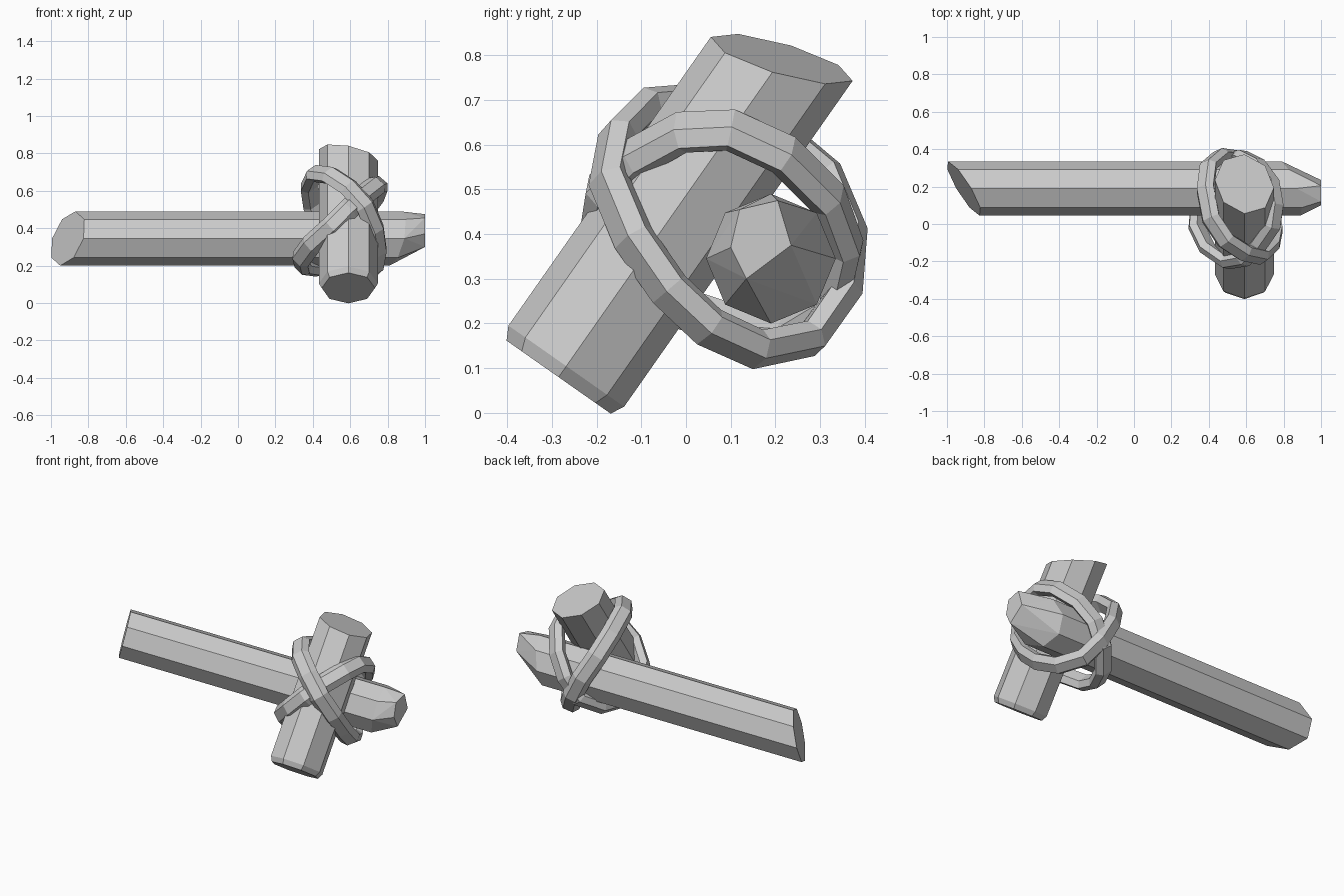
import bpy, bmesh
from math import sin, cos, pi
from mathutils import Vector as V

if "Cube" in bpy.data.objects:
    bpy.data.objects.remove(bpy.data.objects["Cube"])


def finish(name, bm):
    bmesh.ops.recalc_face_normals(bm, faces=bm.faces)
    me = bpy.data.meshes.new(name)
    bm.to_mesh(me)
    bm.free()
    ob = bpy.data.objects.new(name, me)
    bpy.context.collection.objects.link(ob)
    return ob


def hull(name, pts):
    bm = bmesh.new()
    for p in pts:
        bm.verts.new(p)
    bmesh.ops.convex_hull(bm, input=bm.verts)
    loose = [v for v in bm.verts if not v.link_faces]
    bmesh.ops.delete(bm, geom=loose, context='VERTS')
    bmesh.ops.dissolve_limit(bm, angle_limit=0.03, verts=bm.verts, edges=bm.edges)
    return finish(name, bm)


ANGLES = [i * pi / 4 for i in range(8)]

# Long log: slanted cut on the left, whittled tip on the right
pts = []
for a in ANGLES:
    dy, dz = 0.145 * cos(a), 0.145 * sin(a)
    pts.append((-0.91 - 0.58 * dy + 0.28 * dz, 0.19 + dy, 0.345 + dz))
    pts.append((0.84 - 0.05 * cos(a) + 0.03 * sin(a), 0.19 + dy, 0.345 + dz))
pts += [(1, y, z) for y, z in
        ((0.10, 0.37), (0.135, 0.30), (0.235, 0.375), (0.205, 0.475), (0.12, 0.455))]
hull("long_log", pts)

# Short leaning log: bevelled foot, obliquely cut top
axis = V((0, 0.575, 0.82)).normalized()
side, across = V((1, 0, 0)), V((0, 0.82, -0.575)).normalized()
base = V((0.59, -0.285, 0.08))
cut_point, cut_normal = V((0.59, 0.22, 0.79)), V((0.23, 0.31, 1))
pts = []
for a in ANGLES:
    r = 0.158 * (cos(a) * side + sin(a) * across)
    pts.append(base + 0.9 * r)
    p = base + r + 0.03 * axis
    pts.append(p)
    pts.append(p + axis * ((cut_point - p).dot(cut_normal) / axis.dot(cut_normal)))
hull("short_log", pts)

# Flattened binding loops: hexagonal section swept round a closed path
SECTION = [(-0.035, -0.035), (0, -0.058), (0.033, -0.03),
           (0.033, 0.03), (0, 0.058), (-0.035, 0.035)]
CENTRE = V((0.57, 0.10, 0.42))


def binding(name, path):
    bm = bmesh.new()
    path = [V(p) for p in path]
    n, m = len(path), len(SECTION)
    rings = []
    for i, p in enumerate(path):
        t = (path[(i + 1) % n] - path[i - 1]).normalized()
        out = p - CENTRE
        out = (out - t * out.dot(t)).normalized()
        w = t.cross(out)
        rings.append([bm.verts.new(p + out * h + w * s) for h, s in SECTION])
    for i in range(n):
        a, b = rings[i], rings[(i + 1) % n]
        for j in range(m):
            k = (j + 1) % m
            bm.faces.new((a[j], a[k], b[k], b[j]))
    return finish(name, bm)


binding("binding_falling", [
    (0.49, -0.09, 0.685), (0.59, -0.155, 0.62), (0.68, -0.175, 0.52),
    (0.735, -0.12, 0.39), (0.75, -0.04, 0.275), (0.735, 0.05, 0.19),
    (0.68, 0.16, 0.14), (0.60, 0.28, 0.165), (0.53, 0.355, 0.27),
    (0.46, 0.365, 0.40), (0.395, 0.31, 0.53), (0.38, 0.19, 0.63),
    (0.41, 0.03, 0.695)])
binding("binding_rising", [
    (0.74, -0.01, 0.63), (0.755, 0.10, 0.635), (0.735, 0.22, 0.58),
    (0.66, 0.32, 0.48), (0.58, 0.36, 0.37), (0.50, 0.335, 0.25),
    (0.41, 0.23, 0.185), (0.345, 0.10, 0.195), (0.335, -0.02, 0.235),
    (0.39, -0.13, 0.31), (0.50, -0.205, 0.41), (0.59, -0.19, 0.50),
    (0.67, -0.11, 0.575)])
